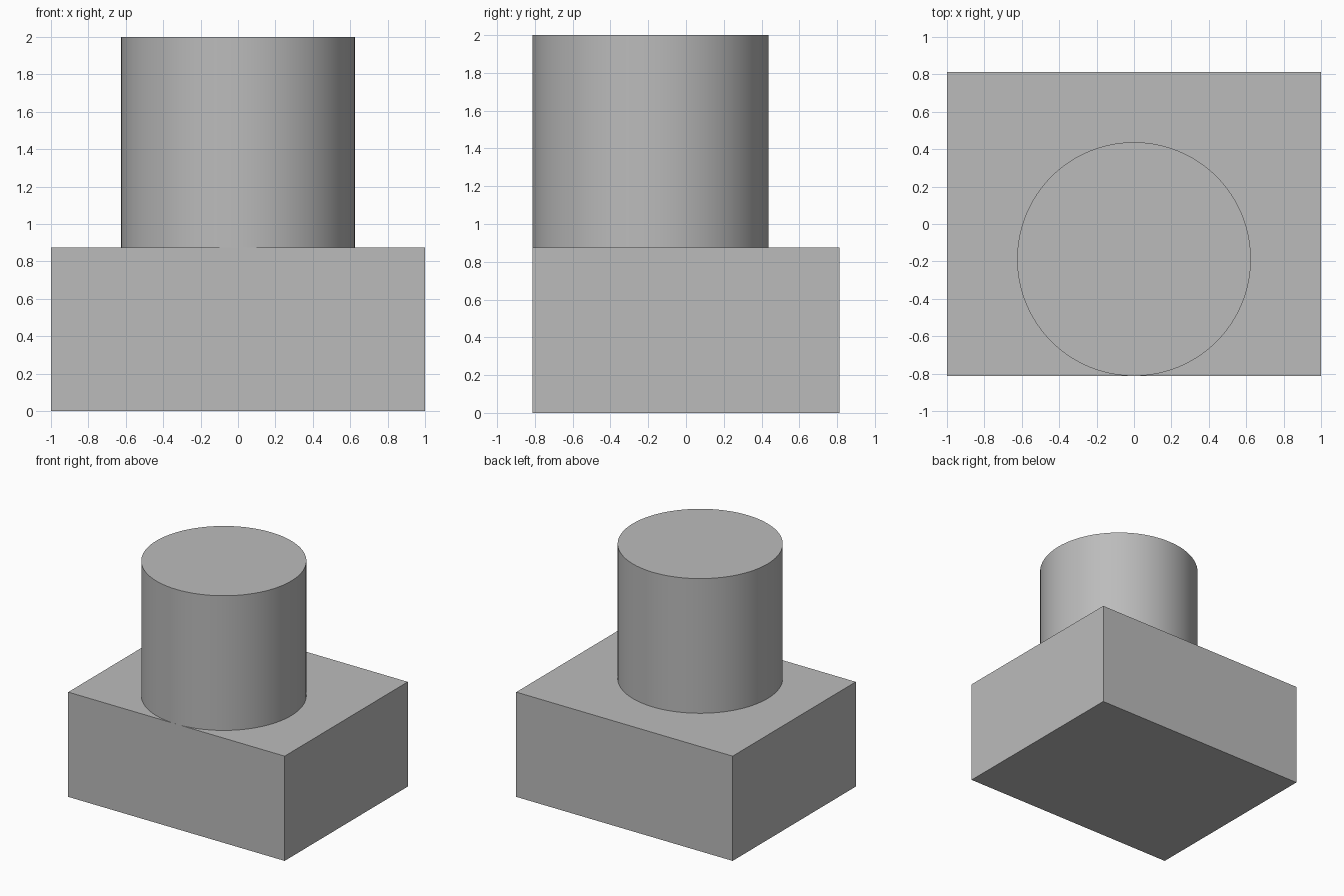
import bpy
import math

old = bpy.data.objects.get("Cube")
if old:
    bpy.data.objects.remove(old, do_unlink=True)

grey = bpy.data.materials.new("plain_grey")
grey.use_nodes = True
colour = (0.5, 0.5, 0.5, 1)
grey.diffuse_color = colour
grey.node_tree.nodes["Principled BSDF"].inputs["Base Color"].default_value = colour

BASE_HEIGHT = 0.875
TOTAL_HEIGHT = 2.0
DEPTH = 1.625
RADIUS = 0.625


def finish(name):
    obj = bpy.context.object
    obj.name = name
    obj.data.name = name
    obj.data.materials.append(grey)
    return obj


# Rectangular base block
bpy.ops.mesh.primitive_cube_add(size=1, location=(0, 0, BASE_HEIGHT / 2))
base = finish("base_block")
base.scale = (2, DEPTH, BASE_HEIGHT)
bpy.ops.object.transform_apply(location=False, rotation=False, scale=True)

# Round boss, tangent to the front face of the block
height = TOTAL_HEIGHT - BASE_HEIGHT
bpy.ops.mesh.primitive_cylinder_add(
    vertices=96, radius=RADIUS, depth=height,
    location=(0, RADIUS - DEPTH / 2, BASE_HEIGHT + height / 2))
finish("round_boss")
bpy.ops.object.shade_smooth_by_angle(angle=math.radians(30))
